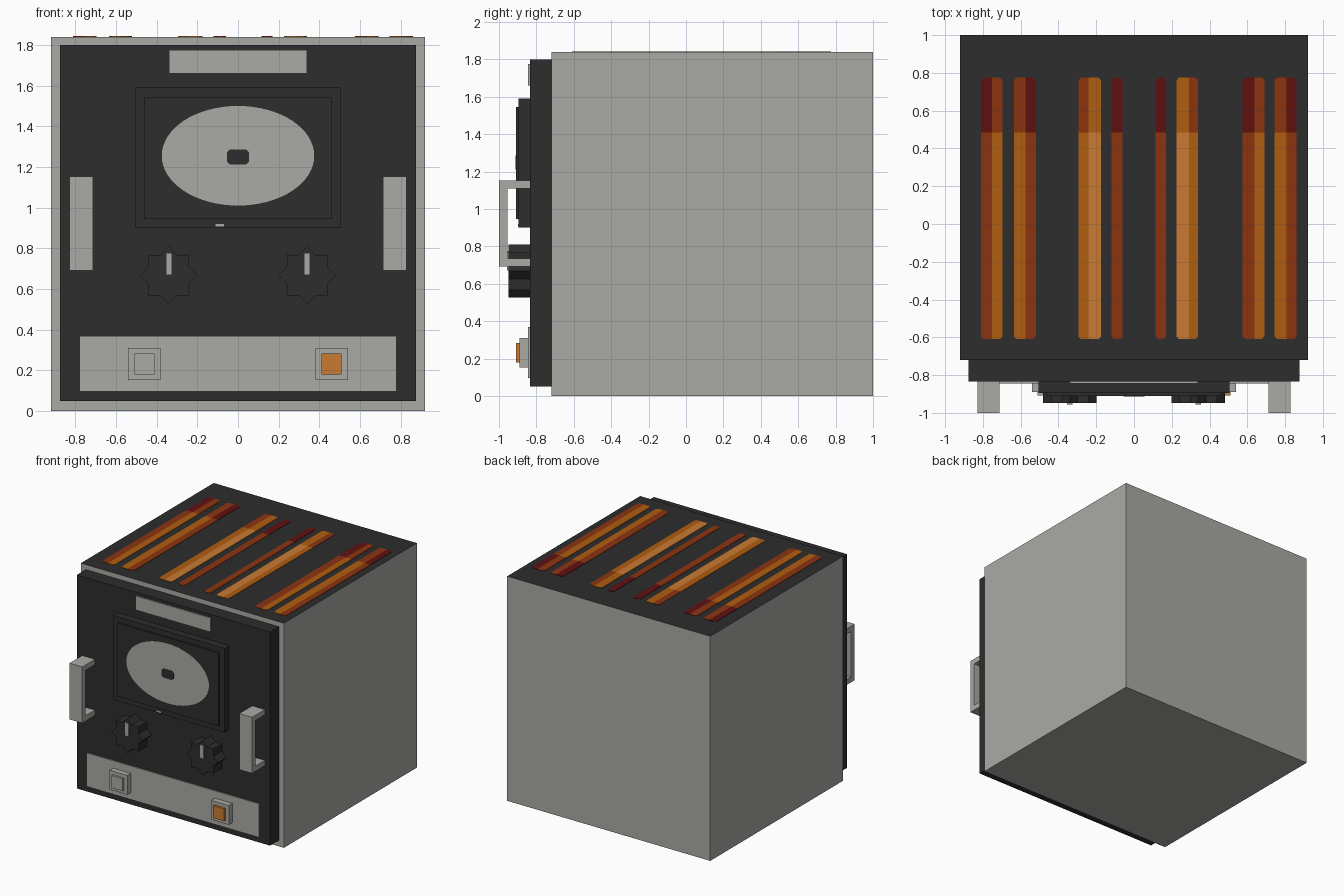
import bpy, bmesh
from math import sin, cos, pi

cube = bpy.data.objects.get("Cube")
if cube:
    bpy.data.objects.remove(cube, do_unlink=True)


def material(name, r, g, b):
    m = bpy.data.materials.new(name)
    m.use_nodes = True
    m.diffuse_color = (r, g, b, 1)
    m.node_tree.nodes["Principled BSDF"].inputs["Base Color"].default_value = (r, g, b, 1)
    return m


GREY = material("light_grey", 0.40, 0.40, 0.375)
DARK = material("charcoal", 0.026, 0.026, 0.026)
PALE = material("glow_pale_orange", 0.578, 0.195, 0.032)
ORANGE = material("glow_orange", 0.434, 0.112, 0.005)
RUST = material("glow_rust", 0.262, 0.034, 0.005)
RED = material("glow_dark_red", 0.117, 0.005, 0.005)


def finish(name, bm, *mats):
    bmesh.ops.recalc_face_normals(bm, faces=bm.faces)
    mesh = bpy.data.meshes.new(name)
    bm.to_mesh(mesh)
    bm.free()
    for m in mats:
        mesh.materials.append(m)
    obj = bpy.data.objects.new(name, mesh)
    bpy.context.collection.objects.link(obj)
    return obj


def prism(name, outline, y_front, y_back, mat):
    """Extrude an (x, z) outline along y."""
    bm = bmesh.new()
    face = bm.faces.new([bm.verts.new((x, y_front, z)) for x, z in outline])
    new = bmesh.ops.extrude_face_region(bm, geom=[face])["geom"]
    verts = [v for v in new if isinstance(v, bmesh.types.BMVert)]
    bmesh.ops.translate(bm, verts=verts, vec=(0, y_back - y_front, 0))
    return finish(name, bm, mat)


def rect(x0, x1, z0, z1, c=0):
    """Rectangle outline, with corners cut by c."""
    if not c:
        return [(x0, z0), (x1, z0), (x1, z1), (x0, z1)]
    return [(x0 + c, z0), (x1 - c, z0), (x1, z0 + c), (x1, z1 - c),
            (x1 - c, z1), (x0 + c, z1), (x0, z1 - c), (x0, z0 + c)]


# Cabinet with a dark top
body = prism("cabinet", rect(-0.92, 0.92, 0, 1.84), -0.72, 1, GREY)
body.data.materials.append(DARK)
for p in body.data.polygons:
    p.material_index = int(p.normal.z > 0.5)

# Front panel and trim
FRONT = -0.835
prism("front_panel", rect(-0.875, 0.875, 0.05, 1.8), FRONT, -0.72, DARK)
prism("top_plate", rect(-0.34, 0.34, 1.66, 1.775), -0.844, FRONT, GREY)
prism("switch_plate", rect(-0.78, 0.78, 0.095, 0.37), -0.844, FRONT, GREY)

# Window with an oval gauge
prism("window_frame", rect(-0.505, 0.505, 0.9, 1.59), -0.895, FRONT, DARK)
prism("window_panel", rect(-0.46, 0.46, 0.945, 1.545), -0.908, -0.895, DARK)
oval = [(0.375 * cos(i * pi / 32), 1.255 + 0.245 * sin(i * pi / 32)) for i in range(64)]
prism("gauge_oval", oval, -0.910, -0.908, GREY)
prism("gauge_centre", rect(-0.055, 0.055, 1.212, 1.286, 0.015), -0.912, -0.910, DARK)
prism("window_mark", rect(-0.11, -0.07, 0.906, 0.92), -0.897, -0.895, GREY)

for side, x in (("right", -1), ("left", 1)):
    # Eight-pointed knob with pointer
    kx = 0.34 * x
    star = [(kx + r * sin(i * pi / 8), 0.668 + r * cos(i * pi / 8))
            for i in range(16) for r in [0.108 if i % 2 else 0.142]]
    prism(side + "_knob", star, -0.948, FRONT, DARK)
    prism(side + "_knob_pointer", rect(kx - 0.015, kx + 0.015, 0.67, 0.776),
          -0.956, -0.948, GREY)

    # Push button
    bx = 0.46 * x
    prism(side + "_button_base", rect(bx - 0.08, bx + 0.08, 0.152, 0.31), -0.89, -0.844, GREY)
    prism(side + "_button", rect(bx - 0.05, bx + 0.05, 0.18, 0.282), -0.908, -0.89,
          PALE if x > 0 else GREY)

    # Handle
    hx0, hx1 = sorted((0.712 * x, 0.828 * x))
    prism(side + "_handle_grip", rect(hx0, hx1, 0.692, 1.152), -1, -0.955, GREY)
    for end, z in (("lower", 0.692), ("upper", 1.108)):
        prism(f"{side}_handle_{end}_arm", rect(hx0, hx1, z, z + 0.044), -0.955, FRONT, GREY)

# Glowing slots in the top: x range, split, colours (front left/right, rear left/right)
GLOW = [PALE, ORANGE, RUST, RED]
P, O, U, R = range(4)
slots = [
    (-0.81, -0.695, -0.752, (U, O, R, U)),
    (-0.635, -0.52, -0.575, (O, U, U, R)),
    (-0.295, -0.175, -0.24, (O, P, U, O)),
    (-0.12, -0.06, -0.09, (U, U, R, R)),
    (0.115, 0.17, 0.14, (U, U, R, R)),
    (0.225, 0.34, 0.292, (P, O, O, U)),
    (0.575, 0.69, 0.637, (U, O, R, U)),
    (0.745, 0.86, 0.808, (O, U, U, R)),
]
REAR = 0.485
for n, (x0, x1, split, colours) in enumerate(slots, 1):
    bm = bmesh.new()
    bm.faces.new([bm.verts.new((x, y, 1.843)) for x, y in rect(x0, x1, -0.61, 0.775, 0.014)])
    for co, no in (((split, 0, 0), (1, 0, 0)), ((0, REAR, 0), (0, 1, 0))):
        bmesh.ops.bisect_plane(bm, geom=bm.verts[:] + bm.edges[:] + bm.faces[:],
                               plane_co=co, plane_no=no)
    for f in bm.faces:
        c = f.calc_center_median()
        f.material_index = colours[2 * (c.y > REAR) + (c.x > split)]
    new = bmesh.ops.extrude_face_region(bm, geom=bm.faces[:], use_keep_orig=True)["geom"]
    verts = [v for v in new if isinstance(v, bmesh.types.BMVert)]
    bmesh.ops.translate(bm, verts=verts, vec=(0, 0, -0.003))
    finish(f"glow_slot_{n}", bm, *GLOW)
